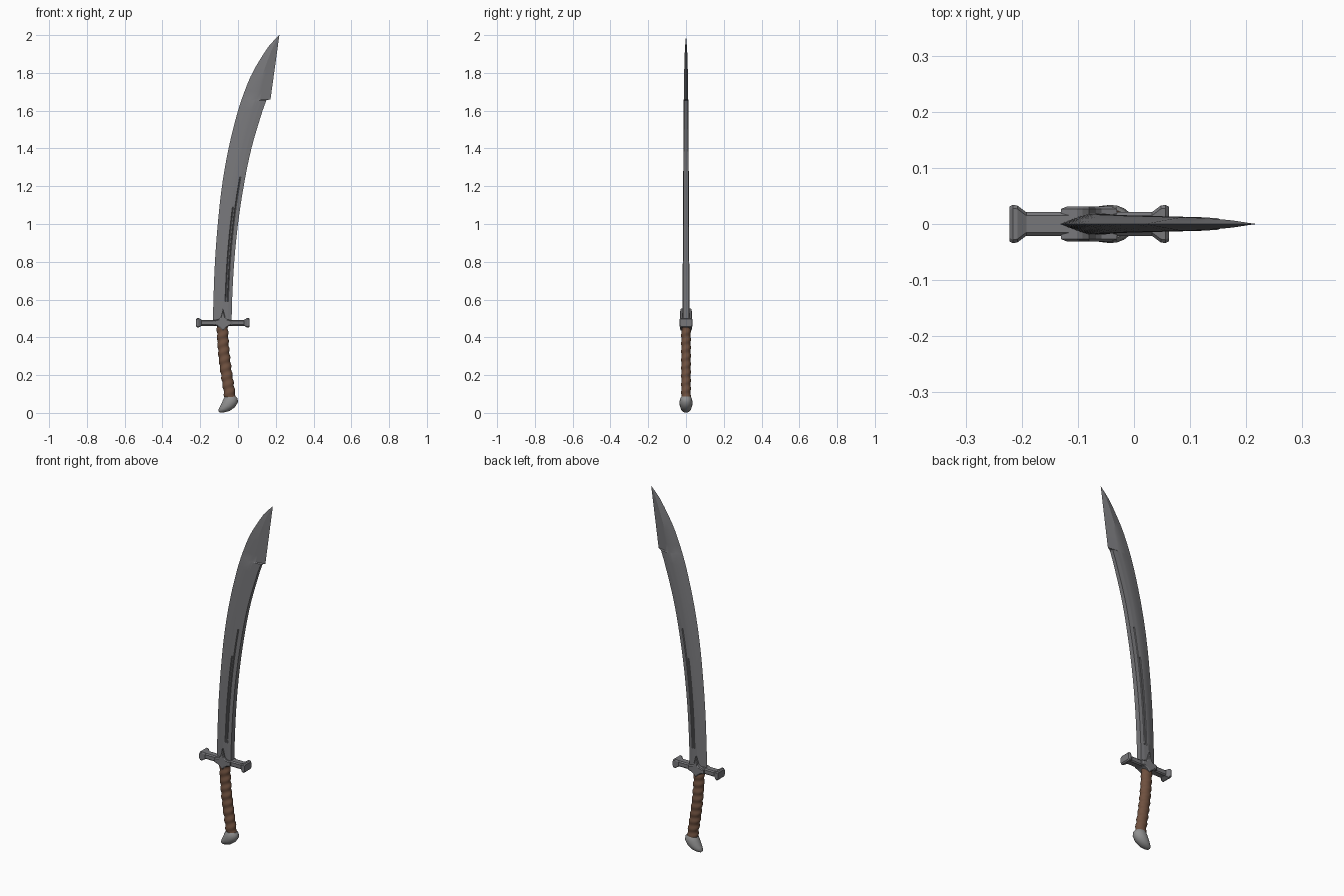
import bpy, bmesh, math

if "Cube" in bpy.data.objects:
    bpy.data.objects.remove(bpy.data.objects["Cube"])


def material(name, rgb):
    m = bpy.data.materials.new(name)
    m.diffuse_color = (*rgb, 1)
    m.use_nodes = True
    m.node_tree.nodes["Principled BSDF"].inputs["Base Color"].default_value = m.diffuse_color
    return m


STEEL = material("dark_steel", (0.185, 0.185, 0.195))
POMMEL = material("light_steel", (0.28, 0.28, 0.28))
LEATHER = material("brown_leather", (0.16, 0.082, 0.05))


def finish(name, bm, mat, angle=None):
    bmesh.ops.remove_doubles(bm, verts=bm.verts, dist=1e-5)
    bmesh.ops.recalc_face_normals(bm, faces=bm.faces)
    me = bpy.data.meshes.new(name)
    bm.to_mesh(me)
    bm.free()
    ob = bpy.data.objects.new(name, me)
    bpy.context.collection.objects.link(ob)
    me.materials.append(mat)
    if angle:
        bpy.ops.object.select_all(action='DESELECT')
        bpy.context.view_layer.objects.active = ob
        ob.select_set(True)
        bpy.ops.object.shade_smooth_by_angle(angle=math.radians(angle))
    return ob


def loft(name, rings, mat, angle=None):
    """Skin closed rings of equal length and cap both ends."""
    bm = bmesh.new()
    rows = [[bm.verts.new(p) for p in r] for r in rings]
    n = len(rows[0])
    for a, b in zip(rows, rows[1:]):
        for i in range(n):
            j = (i + 1) % n
            bm.faces.new((a[i], a[j], b[j], b[i]))
    bm.faces.new(rows[0])
    bm.faces.new(rows[-1])
    return finish(name, bm, mat, angle)


def curve(keys, z):
    """Smooth interpolation through (z, value) keys."""
    k = 0
    while k < len(keys) - 2 and z > keys[k + 1][0]:
        k += 1

    def slope(i):
        a, b = keys[max(i - 1, 0)], keys[min(i + 1, len(keys) - 1)]
        return (b[1] - a[1]) / (b[0] - a[0])
    (z0, v0), (z1, v1) = keys[k], keys[k + 1]
    d = z1 - z0
    t = (z - z0) / d
    return ((2*t**3 - 3*t*t + 1) * v0 + (t**3 - 2*t*t + t) * d * slope(k)
            + (3*t*t - 2*t**3) * v1 + (t**3 - t*t) * d * slope(k + 1))


# Blade: curved cutting edge on the left, flat spine on the right, clipped tip
EDGE = [(.47, -.133), (.6, -.13), (.8, -.122), (1, -.107), (1.2, -.085), (1.4, -.05),
        (1.6, 0), (1.7, .034), (1.8, .076), (1.9, .135), (1.95, .17), (2, .219)]
SPINE = [(.47, -.034), (.6, -.031), (.8, -.02), (1, 0), (1.2, .03), (1.4, .071),
         (1.6, .13), (1.655, .15)]
CLIP = [(1.66, .172), (2, .219)]
THICK = [(.47, .019), (1, .016), (1.65, .012), (1.9, .007), (2, 0.0)]
COLS = [0, .25, .5, .61, .62, .65, .68, .69, .73, .74, .77, .8, .81, 1]
GROOVES = [(.62, .68, .59, 1.09), (.74, .80, .59, 1.25)]
ROWS = sorted([.47, .53, .59, .61, 1.07, 1.09, 1.23, 1.25, 1.655, 1.66, 1.97, 1.985, 2]
              + [.66 + .05 * i for i in range(8)] + [1.15, 1.3]
              + [1.35 + .05 * i for i in range(6)] + [1.7 + .04 * i for i in range(7)])


def half_thickness(t, z):
    h = curve(THICK, z)
    if z > 1.657:                       # double-edged point
        return h * (min(1, t / .5) if t <= .5 else (1 - t) / .5)
    y = h * min(1, t / .5) * (1 - .15 * max(0, t - .8) / .2)
    for a, b, z0, z1 in GROOVES:        # fullers
        if a < t < b and z0 < z < z1:
            y -= .005
    return y


rings = []
for z in ROWS:
    xl = curve(EDGE, z)
    xr = curve(SPINE if z < 1.657 else CLIP, z)
    front = [(xl + (xr - xl) * t, -half_thickness(t, z), z) for t in COLS]
    rings.append(front + [(x, -y, zz) for x, y, zz in reversed(front)])
loft("blade", rings, STEEL, 20)

# Crossguard: chamfered bar with flared ends
GX, GZ = -.08, .477
half = [(-.142, .031, .019), (-.136, .034, .025), (-.128, .033, .025), (-.112, .021, .016)]
sections = half + [(-x, hy, hz) for x, hy, hz in reversed(half)]
rings = []
for x, hy, hz in sections:
    c = .006
    rings.append([(GX + x, y, GZ + z) for y, z in (
        (-hy, -hz + c), (-hy, hz - c), (-hy + c, hz), (hy - c, hz),
        (hy, hz - c), (hy, -hz + c), (hy - c, -hz), (-hy + c, -hz))])
loft("crossguard", rings, STEEL)

# Four-pointed langet at the middle of the guard
star = [(0, .075), (.012, .03), (.022, .019), (.05, .012), (.05, -.012), (.03, -.018),
        (.016, -.026), (0, -.042)]
star += [(-x, z) for x, z in reversed(star[1:-1])]
loft("langet", [[(GX + x * s, y, GZ + z * s) for x, z in star]
                for y, s in ((-.031, .8), (-.027, 1), (.027, 1), (.031, .8))], STEEL)

# Grip: curved tube with spiral leather ridges
PATH = [(.07, -.041), (.12, -.047), (.2, -.06), (.3, -.073), (.4, -.081), (.47, -.083)]
N, STEPS = 20, 72
rings = []
for s in range(STEPS + 1):
    z = .075 + .39 * s / STEPS
    ring = []
    for i in range(N):
        a = math.tau * i / N
        r = 1 + .07 * math.cos(math.tau * 9 * s / STEPS - a)
        dx = .0295 * r * math.cos(a)
        ring.append((curve(PATH, z) + dx, .0245 * r * math.sin(a), z + dx * .12))
    rings.append(ring)
loft("grip", rings, LEATHER, 60)

# Pommel: hooked cap, rings given by left point, right point and half depth
CAP = [((-.071, .084), (-.010, .086), .026), ((-.075, .077), (-.002, .076), .031),
       ((-.082, .062), (0, .056), .034), ((-.089, .046), (-.017, .030), .033),
       ((-.097, .030), (-.045, .010), .027), ((-.103, .017), (-.077, .002), .017),
       ((-.103, .009), (-.094, .001), .007)]
rings = []
for (lx, lz), (rx, rz), hy in CAP:
    ring = []
    for i in range(N):
        a = math.tau * i / N
        t = .5 + .5 * math.cos(a)
        ring.append((lx + (rx - lx) * t, hy * math.sin(a), lz + (rz - lz) * t))
    rings.append(ring)
loft("pommel", rings, POMMEL, 50)
